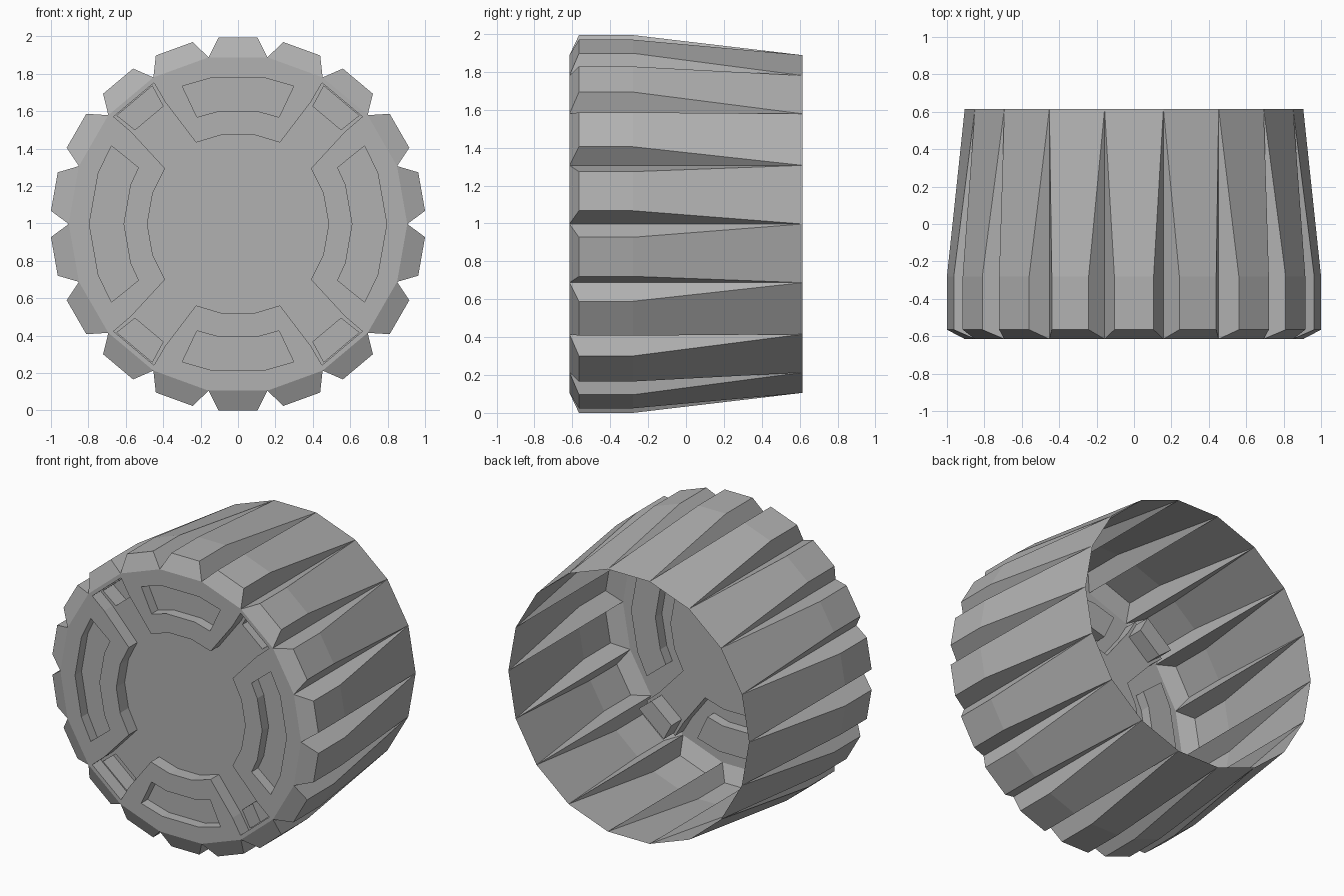
import bpy, bmesh
from math import cos, sin, radians

if "Cube" in bpy.data.objects:
    bpy.data.objects.remove(bpy.data.objects["Cube"])

TEETH, R_TIP, R_VALLEY = 18, 1.0025, 0.905
Y_FRONT, Y_BEVEL, Y_MID, Y_BACK = -0.615, -0.565, -0.28, 0.615
CZ = R_TIP * cos(radians(6))
ARMS = (50, 130, 230, 310)


def polar(r, deg):
    return r * cos(radians(deg)), r * sin(radians(deg))


def arm_point(deg, u, t):
    """Point u out along an arm, t sideways (counter-clockwise)."""
    c, s = cos(radians(deg)), sin(radians(deg))
    return u * c - t * s, u * s + t * c


def finish(bm, name):
    bmesh.ops.recalc_face_normals(bm, faces=bm.faces)
    mesh = bpy.data.meshes.new(name)
    bm.to_mesh(mesh)
    bm.free()
    obj = bpy.data.objects.new(name, mesh)
    bpy.context.collection.objects.link(obj)
    return obj


def prisms(name, profiles, depth):
    """Cutter made of x/z outlines reaching depth behind the front face."""
    bm = bmesh.new()
    for pts in profiles:
        a = [bm.verts.new((x, Y_FRONT - 0.1, z + CZ)) for x, z in pts]
        b = [bm.verts.new((x, Y_FRONT + depth, z + CZ)) for x, z in pts]
        bm.faces.new(a)
        bm.faces.new(b[::-1])
        for i in range(len(pts)):
            j = (i + 1) % len(pts)
            bm.faces.new((a[i], b[i], b[j], a[j]))
    obj = finish(bm, name)
    obj.hide_render = True
    return obj


# Toothed drum: straight valleys, teeth that fade out toward the back
bm = bmesh.new()


def vert(r, deg, y):
    x, z = polar(r, deg)
    return bm.verts.new((x, y, z + CZ))


step = 360 / TEETH
front = [vert(R_VALLEY, i * step, Y_FRONT) for i in range(TEETH)]
back = [vert(R_VALLEY, i * step, Y_BACK) for i in range(TEETH)]
for i in range(TEETH):
    j, mid = (i + 1) % TEETH, (i + 0.5) * step
    f0, f1 = (vert(R_TIP, mid + d, Y_BEVEL) for d in (-6, 6))
    m0, m1 = (vert(R_TIP, mid + d, Y_MID) for d in (-6, 6))
    bm.faces.new((front[i], front[j], f1, f0))
    bm.faces.new((f0, f1, m1, m0))
    bm.faces.new((m0, m1, back[j], back[i]))
    bm.faces.new((front[i], f0, m0, back[i]))
    bm.faces.new((front[j], back[j], m1, f1))
bm.faces.new(front)
bm.faces.new(back)
wheel = finish(bm, "wheel_shell")

# Dark grey finish
grey = bpy.data.materials.new("dark_grey")
grey.diffuse_color = (0.44, 0.44, 0.44, 1)
grey.use_nodes = True
grey.node_tree.nodes["Principled BSDF"].inputs["Base Color"].default_value = grey.diffuse_color
wheel.data.materials.append(grey)

# Sunken hub with four arms
hub = []
for a in range(0, 360, 20):
    if a + 10 in ARMS:
        hub += [arm_point(a + 10, u, t) for u, t in
                ((0.478, -0.108), (0.75, -0.121), (0.867, -0.141),
                 (0.867, 0.141), (0.75, 0.121), (0.478, 0.108))]
    elif a - 10 not in ARMS:
        hub.append(polar(0.485, a))

# Curved slots in the four pads
slots = []
for centre, outer, inner in ((0, (-31.7, -20, 0, 20, 31.7), (29.5, 20, 0, -20, -29.5)),
                             (90, (-22, -10, 10, 22), (21, 10, -10, -21))):
    for turn in (0, 180):
        slots.append([polar(0.795, centre + turn + d) for d in outer] +
                     [polar(0.612, centre + turn + d) for d in inner])

# Small pockets at the arm ends
pockets = [[arm_point(a, u, t) for u, t in
            ((0.74, -0.098), (0.86, -0.123), (0.86, 0.123), (0.74, 0.098))]
           for a in ARMS]

cutters = [prisms("hub_cutter", [hub], 0.09),
           prisms("slot_cutter", slots, 0.07),
           prisms("pocket_cutter", pockets, 0.2)]
for cutter in cutters:
    mod = wheel.modifiers.new(cutter.name, 'BOOLEAN')
    mod.operation = 'DIFFERENCE'
    mod.solver = 'EXACT'
    mod.object = cutter

# Apply the cuts and open the back of the shell
dg = bpy.context.evaluated_depsgraph_get()
mesh = bpy.data.meshes.new_from_object(wheel.evaluated_get(dg))
wheel.modifiers.clear()
wheel.data = mesh
for cutter in cutters:
    bpy.data.objects.remove(cutter)
bm = bmesh.new()
bm.from_mesh(mesh)
bmesh.ops.delete(bm, geom=[f for f in bm.faces
                           if all(v.co.y > Y_BACK - 0.001 for v in f.verts)],
                 context='FACES')
bm.to_mesh(mesh)
bm.free()
for p in mesh.polygons:
    p.material_index = 0
